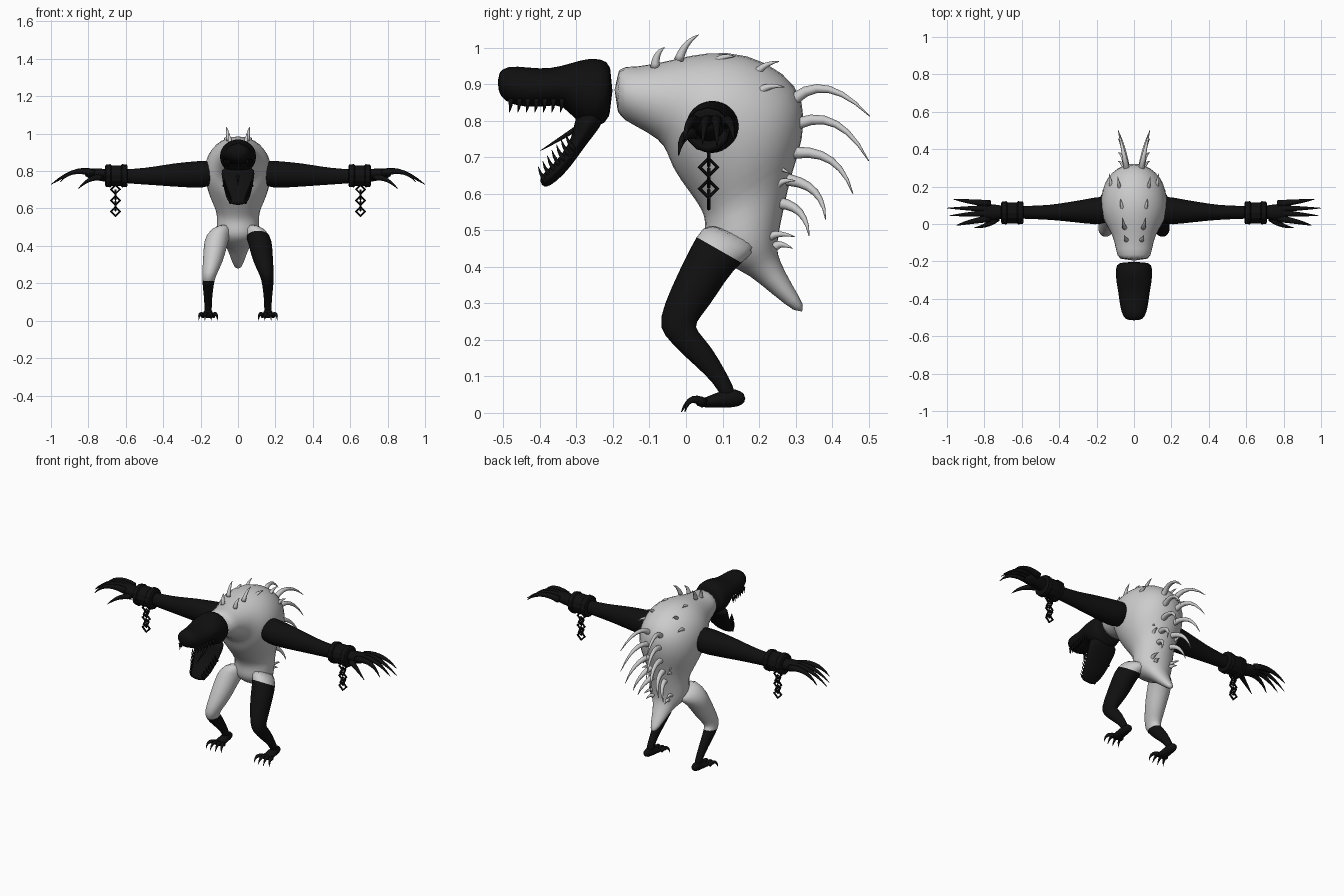
import bpy, bmesh, math
from mathutils import Vector

cube = bpy.data.objects.get("Cube")
if cube:
    bpy.data.objects.remove(cube)


def make_material(name, value):
    mat = bpy.data.materials.new(name)
    mat.use_nodes = True
    colour = (value, value, value, 1)
    mat.diffuse_color = colour
    shader = mat.node_tree.nodes["Principled BSDF"]
    shader.inputs["Base Color"].default_value = colour
    shader.inputs["Roughness"].default_value = 0.8
    return mat


PALE = make_material("pale_hide", 0.6)
BLACK = make_material("black_hide", 0.005)
SIDES = 16


def oval(centre, u, v, count=SIDES):
    """Closed ring of points around a centre with two half axes."""
    steps = [math.tau * i / count for i in range(count)]
    return [centre + u * math.cos(a) + v * math.sin(a) for a in steps]


def profile_ring(y0, z0, y1, z1, width, x=0.0):
    """Ring spanning two side-profile points, with a half width in x."""
    a, b = Vector((x, y0, z0)), Vector((x, y1, z1))
    return oval((a + b) / 2, (b - a) / 2, Vector((width, 0, 0)))


def limb_ring(x, y0, y1, z0, z1, count=SIDES):
    """Upright ring around a limb that runs along x."""
    centre = Vector((x, (y0 + y1) / 2, (z0 + z1) / 2))
    return oval(centre, Vector((0, (y1 - y0) / 2, 0)), Vector((0, 0, (z1 - z0) / 2)), count)


def horn(base, middle, tip, radius, steps=7, count=8):
    """Rings of a tapering curved spike through three points."""
    a, m, c = Vector(base), Vector(middle), Vector(tip)
    ctrl = m * 2 - (a + c) / 2
    rings = []
    for i in range(steps + 1):
        t = i / steps
        point = a * (1 - t) ** 2 + ctrl * 2 * t * (1 - t) + c * t * t
        tangent = ((ctrl - a) * (1 - t) + (c - ctrl) * t).normalized()
        helper = Vector((1, 0, 0)) if abs(tangent.x) < 0.8 else Vector((0, 0, 1))
        u = tangent.cross(helper).normalized()
        r = radius * max(1 - t, 0.02) ** 0.7
        rings.append(oval(point, u * r, tangent.cross(u) * r, count))
    return rings


def mirrored(rings):
    return [[Vector((-p.x, p.y, p.z)) for p in ring] for ring in rings]


def both(lofts):
    return lofts + [mirrored(rings) for rings in lofts]


def build(name, lofts, mat, smooth=True, subdivide=0, pale_bands=0):
    """One object from lofts; the first bands may be pale."""
    bm = bmesh.new()
    for rings in lofts:
        loops = [[bm.verts.new(p) for p in ring] for ring in rings]
        for band, (low, high) in enumerate(zip(loops, loops[1:])):
            n = len(low)
            for i in range(n):
                j = (i + 1) % n
                face = bm.faces.new((low[i], low[j], high[j], high[i]))
                face.material_index = int(band < pale_bands)
        bm.faces.new(loops[0]).material_index = int(pale_bands > 0)
        bm.faces.new(loops[-1])
    bmesh.ops.recalc_face_normals(bm, faces=bm.faces[:])
    for face in bm.faces:
        face.smooth = smooth
    mesh = bpy.data.meshes.new(name)
    bm.to_mesh(mesh)
    bm.free()
    mesh.materials.append(mat)
    mesh.materials.append(PALE)
    obj = bpy.data.objects.new(name, mesh)
    bpy.context.collection.objects.link(obj)
    if subdivide:
        mod = obj.modifiers.new("Smooth", "SUBSURF")
        mod.levels = mod.render_levels = subdivide
    return obj


# Neck, hunched torso, pelvis and tail: belly point, back point, half width
torso = [
    (-.2, .815, -.195, .955, .09), (-.14, .785, -.14, .945, .095),
    (-.07, .745, -.03, .97, .12), (-.052, .71, .06, .992, .155),
    (-.04, .67, .17, .988, .182), (-.015, .63, .275, .935, .182),
    (.015, .59, .33, .86, .17), (.04, .555, .325, .75, .145),
    (.053, .52, .292, .66, .115), (.045, .475, .27, .56, .115),
    (.06, .435, .255, .49, .115), (.12, .40, .25, .45, .095),
    (.17, .38, .255, .42, .062), (.235, .325, .288, .355, .042),
    (.308, .268, .332, .282, .016)]
build("torso_and_tail", [[profile_ring(*s) for s in torso]], PALE, subdivide=1)

# Head with open jaws
skull = [
    (-.2, .805, -.2, .957, .092), (-.245, .775, -.235, .972, .099),
    (-.295, .785, -.27, .972, .099), (-.335, .845, -.31, .96, .094),
    (-.38, .838, -.37, .942, .084), (-.44, .834, -.43, .946, .077),
    (-.5, .85, -.49, .953, .062), (-.516, .885, -.516, .93, .035)]
build("skull", [[profile_ring(*s) for s in skull]], BLACK, subdivide=1)
jaw = [
    (-.215, .82, -.30, .83, .092), (-.235, .78, -.307, .785, .09),
    (-.265, .745, -.315, .75, .085), (-.30, .695, -.337, .712, .076),
    (-.335, .65, -.367, .677, .067), (-.372, .62, -.398, .65, .052),
    (-.39, .617, -.4, .632, .03)]
build("lower_jaw", [[profile_ring(*s) for s in jaw]], BLACK, subdivide=1)

# Teeth along both jaws, and a thin tongue
teeth = []
for i in range(7):
    t = i / 6
    x, y = .075 - .025 * t, -.34 - .14 * t
    teeth.append(horn((x, y, .86), (x, y, .842), (x, y - .004, .822), .008, 3, 6))
    x, y, z = .075 - .035 * t, -.315 - .075 * t, .73 - .09 * t
    teeth.append(horn((x, y + .01, z - .01), (x, y - .005, z + .01),
                      (x, y - .015, z + .035), .008, 3, 6))
build("teeth", both(teeth), BLACK)
build("tongue", [horn((0, -.29, .785), (0, -.345, .75), (0, -.4, .717), .008)], BLACK)

# Arms from shoulder to palm: x, then y range and z range
arm = [
    (.12, .01, .14, .73, .85), (.18, -.005, .15, .708, .858),
    (.25, 0, .135, .71, .852), (.35, .012, .118, .716, .842),
    (.45, .022, .102, .724, .824), (.55, .026, .098, .73, .812),
    (.65, .03, .095, .74, .81), (.72, .025, .1, .742, .812),
    (.78, .015, .112, .755, .818), (.825, .03, .1, .772, .81)]
arm_rings = [limb_ring(*s) for s in arm]
build("left_arm", [arm_rings], BLACK, subdivide=1)
build("right_arm", [mirrored(arm_rings)], BLACK, subdivide=1)

# Clawed fingers and thumbs
fingers = [horn((.73, .03, .765), (.79, -.005, .755), (.855, -.02, .705), .019)]
for tip_x, tip_y, tip_z in [(.965, .132, .745), (1, .085, .728),
                            (.985, .045, .735), (.95, -.008, .742)]:
    root = .035 + tip_y * .55
    fingers.append(horn((.77, root, .788), (.875, (root + tip_y) / 2, .795),
                        (tip_x, tip_y, tip_z), .02))
build("fingers", both(fingers), BLACK)

# Ridged wrist cuffs
cuff = []
for x, r in [(.59, .052), (.595, .06), (.62, .062), (.625, .056),
             (.677, .056), (.682, .062), (.705, .06), (.71, .052)]:
    cuff.append(limb_ring(x, .06 - r, .06 + r, .775 - r, .775 + r, 12))
build("wrist_cuffs", both([cuff]), BLACK, smooth=False)

# Hanging chains of square links turned alternately
for side, word in ((1, "left"), (-1, "right")):
    for i in range(5):
        turn = (math.pi / 2, 0, 0) if i % 2 == 0 else (0, math.pi / 2, 0)
        bpy.ops.mesh.primitive_torus_add(
            major_segments=4, minor_segments=6, major_radius=.024, minor_radius=.006,
            location=(side * .655, .062, .702 - .0295 * i), rotation=turn)
        link = bpy.context.object
        link.name = f"{word}_chain_link_{i + 1}"
        link.data.materials.append(BLACK)

# Legs: shin point, calf point, half width, centre x
leg = [
    (.06, .53, .22, .46, .055, .07), (.028, .485, .148, .41, .066, .113),
    (-.005, .42, .108, .36, .063, .122), (-.043, .34, .064, .29, .054, .135),
    (-.076, .255, .024, .245, .04, .152), (-.066, .215, .03, .225, .034, .158),
    (-.002, .152, .07, .182, .027, .16), (.058, .1, .105, .12, .021, .16),
    (.09, .06, .128, .078, .02, .16), (.1, .03, .14, .04, .02, .16)]
foot = [
    (.163, .03, .163, .05, .012), (.145, .015, .14, .068, .024),
    (.1, .013, .095, .062, .027), (.055, .014, .055, .042, .034),
    (.025, .018, .025, .036, .034)]
leg_rings = [profile_ring(*s) for s in leg]
foot_rings = [profile_ring(*s, x=.16) for s in foot]
build("left_leg", [leg_rings], BLACK, subdivide=1, pale_bands=1)
build("right_leg", [mirrored(leg_rings)], BLACK, subdivide=1, pale_bands=5)
build("feet", both([foot_rings]), BLACK, subdivide=1)
toes = []
for spread in (-.05, -.017, .017, .05):
    reach = -.018 + abs(spread) * .3
    toes.append(horn((.16 + spread * .5, .05, .026), (.16 + spread * .85, .015, .035),
                     (.16 + spread, reach, .002), .014))
build("toes", both(toes), BLACK)

# Small thorns over the shoulders: x, base y and z, tip y and z
spikes = []
for x, y, z, tip_y, tip_z in [
        (.04, -.085, .945, -.058, 1.0), (.05, -.02, .965, .035, 1.035),
        (.06, .08, .955, .135, .975), (.075, .185, .92, .255, .962),
        (.12, .2, .878, .27, .892), (.075, .23, .67, .285, .655),
        (.07, .24, .615, .3, .635), (.06, .225, .48, .298, .482),
        (.05, .245, .455, .292, .45)]:
    middle = (x + .006, (y + tip_y) / 2 - .006, (z + tip_z) / 2 + .008)
    spikes.append(horn((x, y, z), middle, (x + .012, tip_y, tip_z), .013))

# Long curved spines down the back: base, middle and tip in y and z
for a, b, c, d, e, f in [
        (.27, .83, .375, .888, .503, .812), (.27, .772, .395, .797, .5, .69),
        (.26, .705, .385, .698, .457, .6), (.25, .64, .345, .612, .382, .53),
        (.23, .575, .305, .555, .337, .485)]:
    spikes.append(horn((.035, a, b), (.055, c, d), (.085, e, f), .018))
build("back_spines", both(spikes), PALE)
